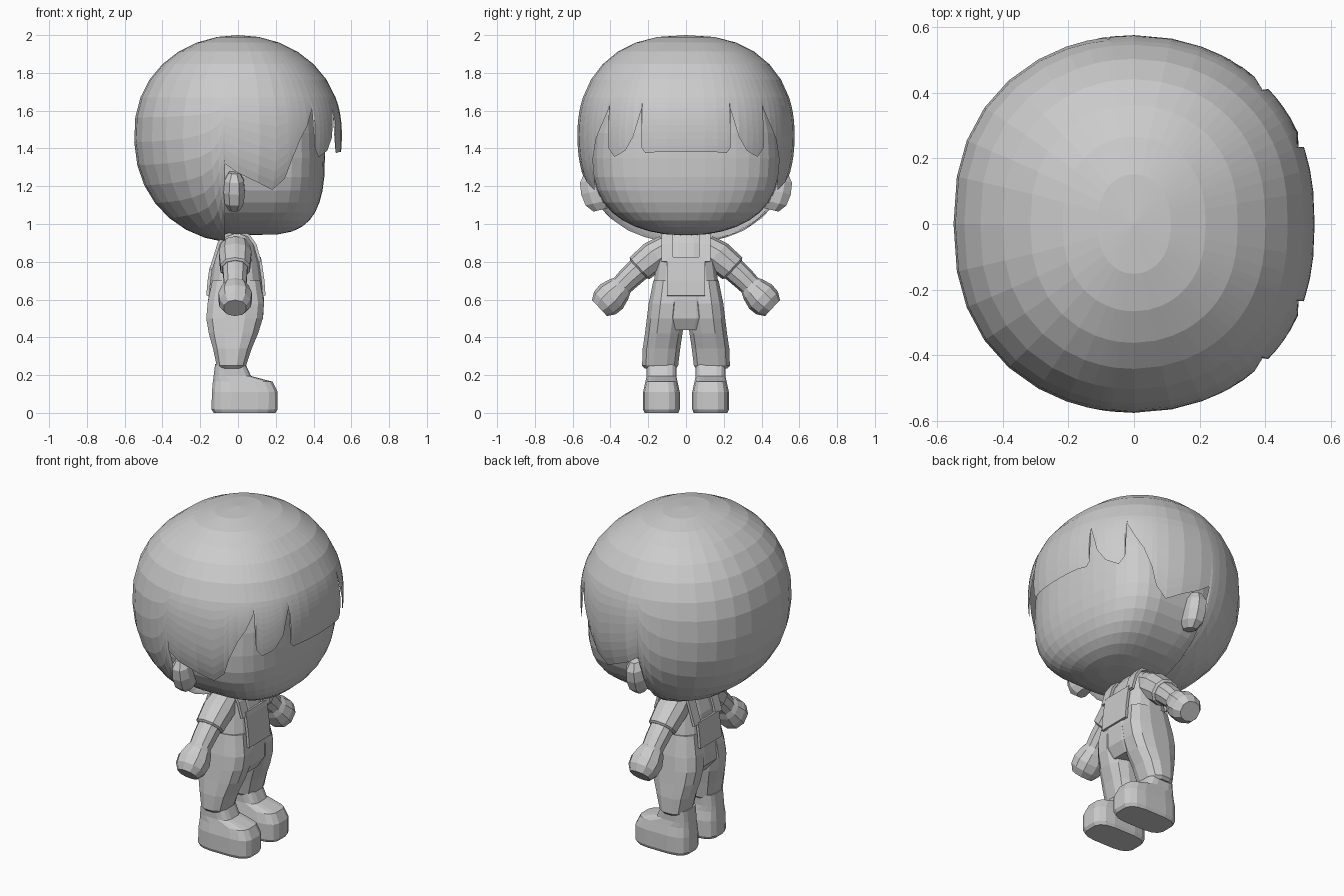
import bpy, bmesh, math
from mathutils import Vector

if "Cube" in bpy.data.objects:
    bpy.data.objects.remove(bpy.data.objects["Cube"])


def skin(name, rings, caps=True):
    """Skin a stack of closed rings into one flat-shaded mesh."""
    bm = bmesh.new()
    vs = [[bm.verts.new(p) for p in r] for r in rings]
    n = len(vs[0])
    for a, b in zip(vs, vs[1:]):
        for i in range(n):
            j = (i + 1) % n
            bm.faces.new((a[i], a[j], b[j], b[i]))
    if caps:
        bm.faces.new(vs[0][::-1])
        bm.faces.new(vs[-1])
    bmesh.ops.remove_doubles(bm, verts=bm.verts, dist=0.0005)
    bmesh.ops.recalc_face_normals(bm, faces=bm.faces)
    me = bpy.data.meshes.new(name)
    bm.to_mesh(me)
    bm.free()
    ob = bpy.data.objects.new(name, me)
    bpy.context.collection.objects.link(ob)
    return ob


def power(t, e):
    return math.copysign(abs(t) ** (2 / e), t)


def ring(c, u, v, e=2.4, n=12):
    """Superellipse ring around c spanned by vectors u and v."""
    c, u, v = Vector(c), Vector(u), Vector(v)
    angs = [math.tau * (i + 0.5) / n for i in range(n)]
    return [c + u * power(math.cos(a), e) + v * power(math.sin(a), e) for a in angs]


def flat_ring(x0, x1, y, hy, z, e=2.6, n=12):
    """Horizontal ring from x0 to x1, centred on y."""
    return ring(((x0 + x1) / 2, y, z), ((x1 - x0) / 2, 0, 0), (0, hy, 0), e, n)


def strip(name, path, y_half, y_mid=0.0, thick=0.016):
    """Flat cloth band following a path of (x, z) points."""
    bm = bmesh.new()
    vs = [[bm.verts.new((x, y_mid + s * y_half, z)) for s in (-1, 1)] for x, z in path]
    for a, b in zip(vs, vs[1:]):
        bm.faces.new((a[0], a[1], b[1], b[0]))
    me = bpy.data.meshes.new(name)
    bm.to_mesh(me)
    bm.free()
    ob = bpy.data.objects.new(name, me)
    bpy.context.collection.objects.link(ob)
    m = ob.modifiers.new("thickness", 'SOLIDIFY')
    m.thickness = thick
    m.offset = 0


# Hair: rounded shell whose lower rim follows a jagged hairline
HZ, TOP, LOW = 1.47, 0.53, 0.57


def hair_point(th, ph):
    u, v, w = math.sin(ph) * math.cos(th), math.sin(ph) * math.sin(th), math.cos(ph)
    return (0.55 * u, 0.575 * power(v, 2.4), HZ + (TOP if w > 0 else LOW) * power(w, 2.2))


def phi_at(z):
    d = z - HZ
    w = (abs(d) / (TOP if d > 0 else LOW)) ** 1.1
    return math.acos(math.copysign(w, d))


fringe = [(0, 1.38), (7, 1.38), (13, 1.38), (18, 1.375), (20, 1.40), (20.5, 1.61),
          (25, 1.46), (30, 1.39), (34, 1.37), (38, 1.355), (42, 1.40), (43, 1.61),
          (48, 1.52), (53, 1.45), (58, 1.34), (61, 1.24), (68, 1.18), (78, 1.22),
          (90, 1.27)]
half = [(math.radians(t), phi_at(z)) for t, z in fringe]
for t in (97.5, 99, 101, 105, 112, 122, 134, 146, 158, 169, 180):
    t = math.radians(t)
    half.append((t, math.pi - math.asin(min(1, 0.127 / abs(math.cos(t))))))
# the first back column sits just below the equator
columns = half + [(-t, p) for t, p in half[-2:0:-1]]
PH0 = math.radians(70)
levels = []
for i in range(7):
    levels.append([hair_point(t, PH0 * i / 6) for t, p in columns])
for i in range(1, 10):
    levels.append([hair_point(t, PH0 + (p - PH0) * i / 9) for t, p in columns])
skin("hair", levels, caps=False)


# Head: flat-fronted face, round at the back where it hides in the hair
def head_point(th, ph):
    u, v, w = math.sin(ph) * math.cos(th), math.sin(ph) * math.sin(th), math.cos(ph)
    x = 0.46 * power(u, 4.5) if u > 0 else 0.46 * power(u, 2)
    return (x, 0.50 * power(v, 2.2), 1.35 + (0.54 if w > 0 else 0.41) * power(w, 2.5))


skin("head", [[head_point(math.tau * j / 36, math.pi * i / 18) for j in range(36)]
              for i in range(19)], caps=False)

# Neck and torso
skin("neck", [flat_ring(-0.08, 0.06, 0, 0.075, z) for z in (0.88, 1.0)])
skin("torso", [flat_ring(x0, x1, 0, hy, z, 2.6, 16) for x0, x1, hy, z in (
    (-0.12, 0.10, 0.15, 0.44), (-0.165, 0.135, 0.19, 0.50), (-0.16, 0.14, 0.187, 0.60),
    (-0.15, 0.13, 0.172, 0.70), (-0.135, 0.115, 0.157, 0.80),
    (-0.10, 0.085, 0.145, 0.90), (-0.06, 0.05, 0.12, 0.95))])

# Overall bib and its shoulder straps
strip("bib", [(0.138, 0.62), (0.132, 0.70), (0.118, 0.80), (0.113, 0.825)], 0.10)
strip("back_panel", [(-0.16, 0.62), (-0.153, 0.70), (-0.143, 0.77)], 0.10)

for s, side in ((1, "left"), (-1, "right")):
    strip(side + "_strap", [(0.116, 0.80), (0.09, 0.89), (0.055, 0.94), (-0.005, 0.96),
                            (-0.065, 0.94), (-0.10, 0.90), (-0.143, 0.76)], 0.03, s * 0.1)

    # Trouser leg
    skin(side + "_trouser_leg", [flat_ring(x0, x1, s * y, hy, z) for x0, x1, y, hy, z in (
        (-0.10, 0.03, 0.135, 0.085, 0.235), (-0.115, 0.045, 0.137, 0.098, 0.25),
        (-0.135, 0.075, 0.13, 0.102, 0.34), (-0.158, 0.11, 0.118, 0.102, 0.42),
        (-0.172, 0.135, 0.108, 0.102, 0.50), (-0.165, 0.142, 0.10, 0.10, 0.58),
        (-0.14, 0.12, 0.09, 0.085, 0.70))])

    # Boot
    skin(side + "_boot", [flat_ring(x0, x1, s * 0.13, hy, z, 3.6, 16) for x0, x1, hy, z in (
        (-0.13, 0.20, 0.09, 0.0), (-0.142, 0.212, 0.098, 0.018), (-0.14, 0.212, 0.098, 0.11),
        (-0.135, 0.185, 0.086, 0.165), (-0.13, 0.07, 0.08, 0.195),
        (-0.122, 0.04, 0.08, 0.26))])

    # Arm pieces: rings of radius r along a slanting axis
    def limb(name, pts):
        skin(name, [ring((-0.015, s * y, z), (r * 1.05, 0, 0), (0, s * r * 0.68, r * 0.73), 2.2, 10)
                    for y, z, r in pts])

    limb(side + "_sleeve", [(0.09, 0.88, 0.075), (0.16, 0.835, 0.086), (0.22, 0.787, 0.080),
                            (0.245, 0.766, 0.078), (0.252, 0.760, 0.066)])
    limb(side + "_forearm", [(0.22, 0.787, 0.066), (0.30, 0.715, 0.062), (0.36, 0.655, 0.056)])
    limb(side + "_hand", [(0.325, 0.685, 0.050), (0.355, 0.655, 0.072), (0.395, 0.615, 0.088),
                          (0.43, 0.582, 0.083), (0.458, 0.555, 0.058)])

    # Ear: tilted low-poly lozenge
    skin(side + "_ear", [ring((-0.02, s * (0.475 + 0.25 * d), 1.175 + d), (0.06 * k, 0, 0),
                              (0, s * 0.085 * k, -0.02 * k), 2.4, 8)
                         for d, k in ((-0.10, 0.5), (-0.06, 0.9), (0, 1.0), (0.06, 0.9), (0.1, 0.5))])
